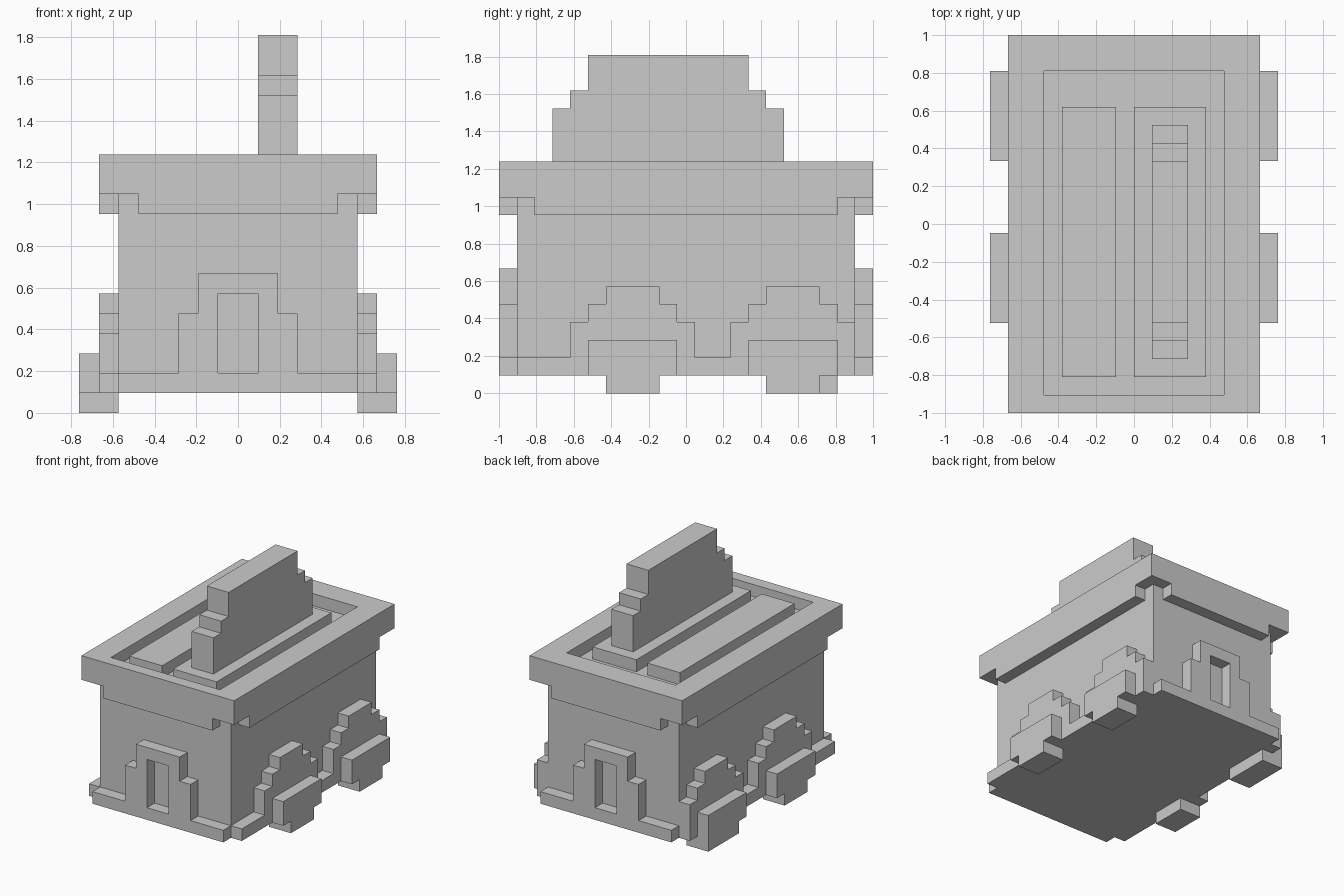
import bpy, bmesh
from mathutils import Vector

if "Cube" in bpy.data.objects:
    bpy.data.objects.remove(bpy.data.objects["Cube"])

U = 2 / 21  # one block of the grid


def prism(name, axis, lo, hi, *loops):
    """Extrude an outline (first loop) with optional holes along an axis, in block units."""
    def place(p):
        a, b = p
        co = {'x': (lo, a, b), 'y': (a, lo, b), 'z': (a, b, lo)}[axis]
        return Vector(co) * U
    shift = Vector([(hi - lo) * U if axis == c else 0 for c in 'xyz'])
    bm = bmesh.new()
    for loop in loops:
        vs = [bm.verts.new(place(p)) for p in loop]
        for i, v in enumerate(vs):
            bm.edges.new((v, vs[(i + 1) % len(vs)]))
    bmesh.ops.triangle_fill(bm, edges=bm.edges[:], use_beauty=True)
    ext = bmesh.ops.extrude_face_region(bm, geom=bm.faces[:], use_keep_orig=True)
    moved = [g for g in ext['geom'] if isinstance(g, bmesh.types.BMVert)]
    bmesh.ops.translate(bm, verts=moved, vec=shift)
    bmesh.ops.recalc_face_normals(bm, faces=bm.faces[:])
    bmesh.ops.dissolve_limit(bm, angle_limit=0.01, verts=bm.verts[:], edges=bm.edges[:])
    me = bpy.data.meshes.new(name)
    bm.to_mesh(me)
    bm.free()
    ob = bpy.data.objects.new(name, me)
    bpy.context.collection.objects.link(ob)
    return ob


def rect(a0, a1, b0, b1):
    return [(a0, b0), (a1, b0), (a1, b1), (a0, b1)]


def box(name, x0, x1, y0, y1, z0, z1):
    return prism(name, 'z', z0, z1, rect(x0, x1, y0, y1))


# Main body
box("body", -6, 6, -9.5, 9.5, 1, 11)

# Roof: solid deck with a raised rim around an off-centre recess
roof = rect(-7, 7, -10.5, 10.5)
prism("roof_deck", 'z', 11, 12, roof)
prism("roof_rim", 'z', 12, 13, roof, rect(-5, 5, -9.5, 8.5))

# Two slabs in the recess and the stepped fin on the wider one
box("roof_slab_left", -4, -1, -8.5, 6.5, 12, 13)
box("roof_slab_right", 0, 4, -8.5, 6.5, 12, 13)
prism("roof_fin", 'x', 1, 3, [
    (-7.5, 13), (5.5, 13), (5.5, 16), (4.5, 16), (4.5, 17), (3.5, 17),
    (3.5, 19), (-5.5, 19), (-5.5, 17), (-6.5, 17), (-6.5, 16), (-7.5, 16)])

# End plates: skirt with stepped surround and a recessed window
half = [(6, 1), (6, 2), (3, 2), (3, 5), (2, 5), (2, 7)]
end_outline = half + [(-x, z) for x, z in reversed(half)]

# Side plates: skirt with two stepped wheel arches
side_outline = [(9.5, 1), (9.5, 4)]
for c in (6, -3):
    if c < 0:
        side_outline += [(2.5, 2), (0.5, 2), (0.5, 4)]
    side_outline += [(c + 2.5, 4), (c + 2.5, 5), (c + 1.5, 5), (c + 1.5, 6),
                     (c - 1.5, 6), (c - 1.5, 5), (c - 2.5, 5), (c - 2.5, 4),
                     (c - 3.5, 4)]
side_outline += [(-6.5, 2), (-9.5, 2), (-9.5, 1)]

for s, end, side in ((-1, "front", "left"), (1, "back", "right")):
    y0, y1 = sorted((s * 9.5, s * 10.5))
    prism(end + "_plate", 'y', y0, y1, end_outline, rect(-1, 1, 2, 6))
    box(end + "_fascia", -5, 5, y0, y1, 10, 11)

    x0, x1 = sorted((s * 6, s * 7))
    prism(side + "_arches", 'x', x0, x1, side_outline)
    box(side + "_fascia", x0, x1, -8.5, 8.5, 10, 11)

    # Wheels: outer block plus the tread below the skirt
    for c, where in ((-3, "front"), (6, "back")):
        name = f"{where}_{side}_wheel"
        x0, x1 = sorted((s * 7, s * 8))
        box(name, x0, x1, c - 2.5, c + 2.5, 1, 3)
        x0, x1 = sorted((s * 6, s * 8))
        long_tread = 1 if (where, side) == ("back", "left") else 0
        box(name + "_tread", x0, x1, c - 1.5, c + 1.5 + long_tread, 0, 1)
